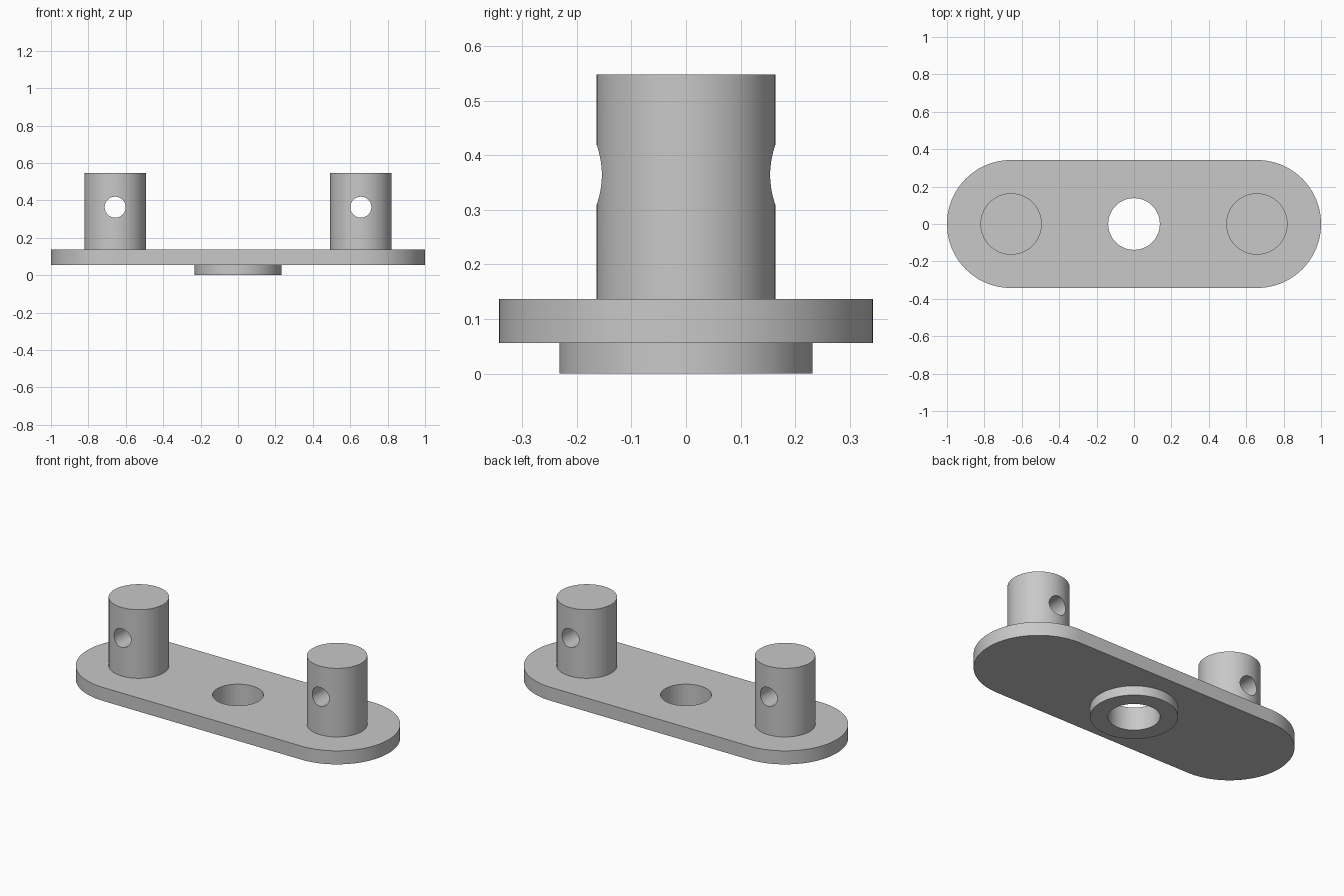
import bpy
import bmesh
import math

if "Cube" in bpy.data.objects:
    bpy.data.objects.remove(bpy.data.objects["Cube"])

SEGMENTS = 96
POST_X, POST_R = 0.657, 0.164
PLATE_R, PLATE_BOTTOM, PLATE_TOP = 0.342, 0.056, 0.137
TOP = 0.548

grey = bpy.data.materials.new("light grey metal")
grey.diffuse_color = (0.58, 0.58, 0.58, 1)
grey.use_nodes = True
grey.node_tree.nodes["Principled BSDF"].inputs["Base Color"].default_value = grey.diffuse_color


def prism(name, outline, z0, z1):
    """Extrude a closed outline upward from z0 to z1."""
    bm = bmesh.new()
    base = bm.faces.new([bm.verts.new((x, y, z0)) for x, y in outline])
    side = bmesh.ops.extrude_face_region(bm, geom=[base], use_keep_orig=True)
    for v in side["geom"]:
        if isinstance(v, bmesh.types.BMVert):
            v.co.z = z1
    bmesh.ops.recalc_face_normals(bm, faces=bm.faces)
    mesh = bpy.data.meshes.new(name)
    bm.to_mesh(mesh)
    bm.free()
    mesh.materials.append(grey)
    obj = bpy.data.objects.new(name, mesh)
    bpy.context.collection.objects.link(obj)
    return obj


def arc(cx, radius, start, sweep, count):
    return [(cx + radius * math.cos(start + sweep * i / count),
             radius * math.sin(start + sweep * i / count)) for i in range(count)]


def circle(cx, radius):
    return arc(cx, radius, 0, 2 * math.pi, SEGMENTS)


def finish(obj, cutter, hidden_z=None):
    """Cut the hole, drop the cap hidden against the plate, and smooth."""
    bpy.ops.object.select_all(action='DESELECT')
    bpy.context.view_layer.objects.active = obj
    obj.select_set(True)
    mod = obj.modifiers.new("hole", 'BOOLEAN')
    mod.object = cutter
    mod.solver = 'EXACT'
    bpy.ops.object.modifier_apply(modifier=mod.name)
    bpy.data.objects.remove(cutter)
    if hidden_z is not None:
        bm = bmesh.new()
        bm.from_mesh(obj.data)
        caps = [f for f in bm.faces
                if all(abs(v.co.z - hidden_z) < 1e-4 for v in f.verts)]
        bmesh.ops.delete(bm, geom=caps, context='FACES')
        bm.to_mesh(obj.data)
        bm.free()
    bpy.ops.object.shade_smooth_by_angle(angle=math.radians(30))


def centre_cutter():
    return prism("centre_cutter", circle(0, 0.138), -0.1, 0.3)


# Base plate with rounded ends and a centre hole
end_x = 1 - PLATE_R
half = SEGMENTS // 2
outline = (arc(end_x, PLATE_R, -math.pi / 2, math.pi, half)
           + [(end_x, PLATE_R)]
           + arc(-end_x, PLATE_R, math.pi / 2, math.pi, half)
           + [(-end_x, -PLATE_R)])
plate = prism("base_plate", outline, PLATE_BOTTOM, PLATE_TOP)
finish(plate, centre_cutter())

# Raised ring under the plate
ring = prism("bottom_ring", circle(0, 0.232), 0, PLATE_BOTTOM)
finish(ring, centre_cutter(), PLATE_BOTTOM)

# Two posts, each with a cross hole running front to back
for side, x in (("left", -POST_X), ("right", POST_X)):
    post = prism(side + "_post", circle(x, POST_R), PLATE_TOP, TOP)
    drill = prism("cross_hole_cutter", circle(0, 0.056), -0.4, 0.4)
    drill.rotation_euler.x = math.pi / 2
    drill.location = (x, 0, 0.364)
    bpy.context.view_layer.update()
    finish(post, drill, PLATE_TOP)
